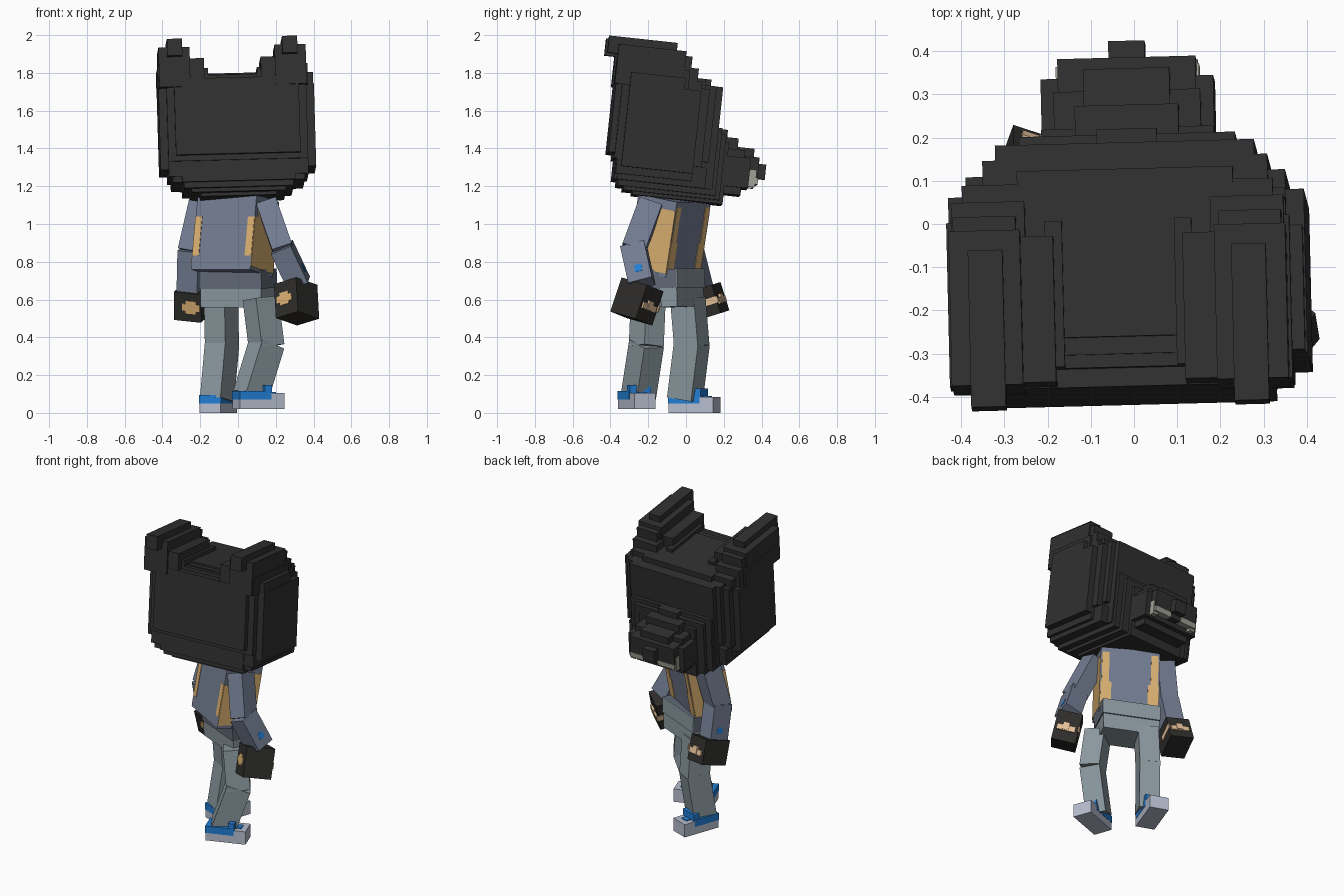
import bpy, bmesh, math
from mathutils import Matrix, Vector, Euler


def material(name, r, g, b):
    lin = [((c / 255 + 0.055) / 1.055) ** 2.4 for c in (r, g, b)]
    m = bpy.data.materials.new(name)
    m.diffuse_color = (*lin, 1)
    return m


FUR = material("charcoal_fur", 48, 48, 48)
GLOVE = material("glove_black", 46, 45, 43)
SLATE = material("jacket_slate", 115, 125, 146)
HEM = material("hem_slate", 98, 106, 121)
PANTS = material("trouser_grey", 138, 152, 159)
TAN = material("tan_trim", 219, 177, 114)
SKIN = material("skin_beige", 232, 196, 154)
BLUE = material("shoe_blue", 34, 126, 212)
SOLE = material("sole_pale", 183, 190, 207)
MOUTH = material("mouth_grey", 160, 160, 150)


def boxes(name, spans, frame, mat):
    """One object from boxes given as (x0, x1, y0, y1, z0, z1) in a frame."""
    bm = bmesh.new()
    for x0, x1, y0, y1, z0, z1 in spans:
        m = Matrix.Translation(((x0 + x1) / 2, (y0 + y1) / 2, (z0 + z1) / 2))
        m = m @ Matrix.Diagonal((x1 - x0, y1 - y0, z1 - z0, 1))
        bmesh.ops.create_cube(bm, size=1, matrix=m)
    me = bpy.data.meshes.new(name)
    bm.to_mesh(me)
    bm.free()
    me.materials.append(mat)
    ob = bpy.data.objects.new(name, me)
    ob.matrix_world = frame
    bpy.context.collection.objects.link(ob)
    return ob


def frame_at(loc, rx=0, ry=0, rz=0):
    e = Euler([math.radians(a) for a in (rx, ry, rz)])
    return Matrix.Translation(loc) @ e.to_matrix().to_4x4()


def limb_frame(a, b, yaw):
    """Frame halfway from a to b, z pointing back to a, front set by yaw."""
    a, b = Vector(a), Vector(b)
    z = (a - b).normalized()
    x = Vector((math.cos(math.radians(yaw)), math.sin(math.radians(yaw)), 0))
    y = z.cross(x).normalized()
    x = y.cross(z)
    rot = Matrix((x, y, z)).transposed().to_4x4()
    return Matrix.Translation((a + b) / 2) @ rot, (a - b).length


def limb(name, a, b, yaw, w, d, mat, extra=0.0):
    f, l = limb_frame(a, b, yaw)
    h = l / 2 + extra
    boxes(name, [(-w / 2, w / 2, -d / 2, d / 2, -h, h)], f, mat)
    return f


def wide(rows):
    return [(-h, h, *rest) for h, *rest in rows]


def both(rows):
    return rows + [(-x1, -x0, *rest) for x0, x1, *rest in rows]


# Head: stepped blocks, nodding forward
HEAD = frame_at((-0.012, 0, 1.5), -6.2, -1.5, 1.5)
boxes("head", wide([
    (0.412, -0.33, 0.05, -0.24, 0.20),
    (0.408, -0.33, -0.04, -0.20, 0.26),
    (0.37, -0.37, 0.095, -0.20, 0.215),
    (0.37, -0.355, 0.05, -0.28, 0.25),
    (0.33, -0.403, 0.13, -0.17, 0.235),
    (0.30, -0.36, 0.165, -0.31, 0.235),
    (0.35, -0.345, 0.125, -0.31, -0.20),
    (0.29, -0.335, 0.185, -0.34, 0.02),
    (0.25, -0.30, 0.21, -0.36, -0.01),
    (0.20, -0.25, 0.23, -0.378, -0.05),
    (0.25, -0.29, 0.10, 0.20, 0.27),
    (0.20, -0.36, -0.27, 0.20, 0.255)]), HEAD, FUR)

# Ears: stepping down towards the face
EARS = HEAD @ Matrix.Translation((-0.018, 0, -0.008))
boxes("ears", both([
    (0.225, 0.39, -0.41, -0.05, 0.20, 0.41),
    (0.265, 0.345, -0.465, -0.10, 0.36, 0.45),
    (0.235, 0.38, -0.40, -0.015, 0.20, 0.385),
    (0.215, 0.385, -0.39, 0.025, 0.20, 0.325),
    (0.20, 0.36, -0.30, 0.07, 0.20, 0.275),
    (0.15, 0.24, -0.40, -0.06, 0.20, 0.35),
    (0.13, 0.17, -0.36, -0.02, 0.20, 0.30),
    (0.37, 0.397, -0.40, -0.02, 0.20, 0.31)]), EARS, FUR)

# Snout, nose and mouth
boxes("snout", wide([
    (0.20, 0.15, 0.355, -0.28, -0.12),
    (0.16, 0.15, 0.40, -0.25, -0.11),
    (0.17, 0.15, 0.32, -0.32, -0.08),
    (0.10, 0.15, 0.37, -0.20, -0.065),
    (0.12, 0.15, 0.28, -0.20, -0.02),
    (0.07, 0.10, 0.22, -0.10, 0.02)]), HEAD, FUR)
boxes("nose", [(-0.042, 0.042, 0.36, 0.442, -0.22, -0.14)], HEAD, FUR)
boxes("mouth", both([(0.04, 0.162, 0.36, 0.404, -0.253, -0.22),
                     (0.13, 0.166, 0.35, 0.39, -0.27, -0.18)]), HEAD, MOUTH)

# Torso with tan side panels and stripes
TORSO = frame_at((-0.015, -0.09, 0.94), -10, 0, -30)
boxes("torso", [(-0.18, 0.18, -0.12, 0.12, -0.205, 0.20)], TORSO, SLATE)
boxes("torso_side_panels", both([
    (0.18, 0.183, -0.12, 0.12, -0.185, 0.08),
    (0.18, 0.183, -0.09, 0.12, 0.08, 0.15)]), TORSO, TAN)
boxes("torso_stripes", both([
    (0.14, 0.18, -0.123, -0.12, -0.13, 0.08),
    (0.128, 0.172, 0.12, 0.123, -0.02, 0.17),
    (0.112, 0.178, 0.12, 0.123, -0.18, -0.02)]), TORSO, TAN)

# Hips and jacket hem
HIPS = frame_at((0.0, -0.065, 0.66), 2, 0, -24)
boxes("hips", [(-0.175, 0.175, -0.095, 0.095, -0.10, 0.01)], HIPS, PANTS)
boxes("jacket_hem", [(-0.18, 0.18, -0.10, 0.097, 0.0, 0.10)], HIPS, HEM)
boxes("waist_front", [(-0.18, 0.18, 0.097, 0.103, 0.0, 0.10)], HIPS, PANTS)

# Legs and shoes: (side, hip, knee, ankle, leg yaw, shoe centre, shoe yaw)
LEGS = [
    ("left", (-0.09, 0.01, 0.60), (-0.085, 0.03, 0.36),
     (-0.11, -0.005, 0.08), -30, (-0.105, 0.045, 0), -20),
    ("right", (0.12, -0.20, 0.60), (0.15, -0.21, 0.36),
     (0.07, -0.25, 0.10), -55, (0.108, -0.26, 0.02), -70)]
for side, hip, knee, ankle, yaw, shoe, turn in LEGS:
    limb(side + "_thigh", hip, knee, yaw, 0.125, 0.145, PANTS, 0.008)
    limb(side + "_shin", knee, ankle, yaw, 0.125, 0.148, PANTS, 0.008)
    f = frame_at(shoe, 0, 0, turn)
    boxes(side + "_shoe_sole", [(-0.06, 0.06, -0.125, 0.125, 0, 0.05),
                                (-0.06, 0.06, 0.05, 0.125, 0.05, 0.085)], f, SOLE)
    boxes(side + "_shoe_upper", [(-0.062, 0.062, -0.127, 0.05, 0.05, 0.095),
                                 (-0.06, 0.06, 0.015, 0.055, 0.06, 0.128),
                                 (-0.025, 0.025, 0.05, 0.09, 0.05, 0.09)], f, BLUE)

# Arms and hands: (side, shoulder, elbow, wrist, arm yaw, hand top, hand end, hand yaw)
ARMS = [
    ("left", (-0.19, 0.045, 1.10), (-0.245, 0.015, 0.86), (-0.25, 0.07, 0.64),
     -20, (-0.238, 0.078, 0.66), (-0.238, 0.125, 0.51), -20, -1),
    ("right", (0.155, -0.19, 1.10), (0.235, -0.275, 0.87), (0.32, -0.235, 0.69),
     -5, (0.305, -0.23, 0.68), (0.315, -0.29, 0.50), -40, 1)]
for side, shoulder, elbow, wrist, yaw, top, end, turn, s in ARMS:
    limb(side + "_upper_arm", shoulder, elbow, yaw, 0.11, 0.125, SLATE, 0.008)
    f = limb(side + "_forearm", elbow, wrist, yaw, 0.115, 0.13, SLATE, 0.008)
    x0, x1 = sorted((s * 0.0575, s * 0.059))
    boxes(side + "_cuff_button", [(x0, x1, -0.015, 0.025, -0.06, -0.02)], f, BLUE)
    f = limb(side + "_hand", top, end, turn, 0.15, 0.18, GLOVE)
    # palm patch at the back, finger strips at the front and inner side
    c = 0.02 if s < 0 else -0.01
    boxes(side + "_palm_patch", [(c - 0.05, c + 0.05, -0.094, -0.09, -0.02, 0.018),
                                 (c - 0.03, c + 0.03, -0.094, -0.09, -0.035, 0.035)], f, TAN)
    x0, x1 = sorted((-s * 0.07, -s * 0.079))
    boxes(side + "_fingers", [(-0.055, 0.06, 0.07, 0.10, -0.03, 0.005),
                              (-0.015, 0.025, 0.07, 0.104, -0.025, 0.022),
                              (x0, x1, -0.02, 0.1, -0.02, 0.015)], f, SKIN)
